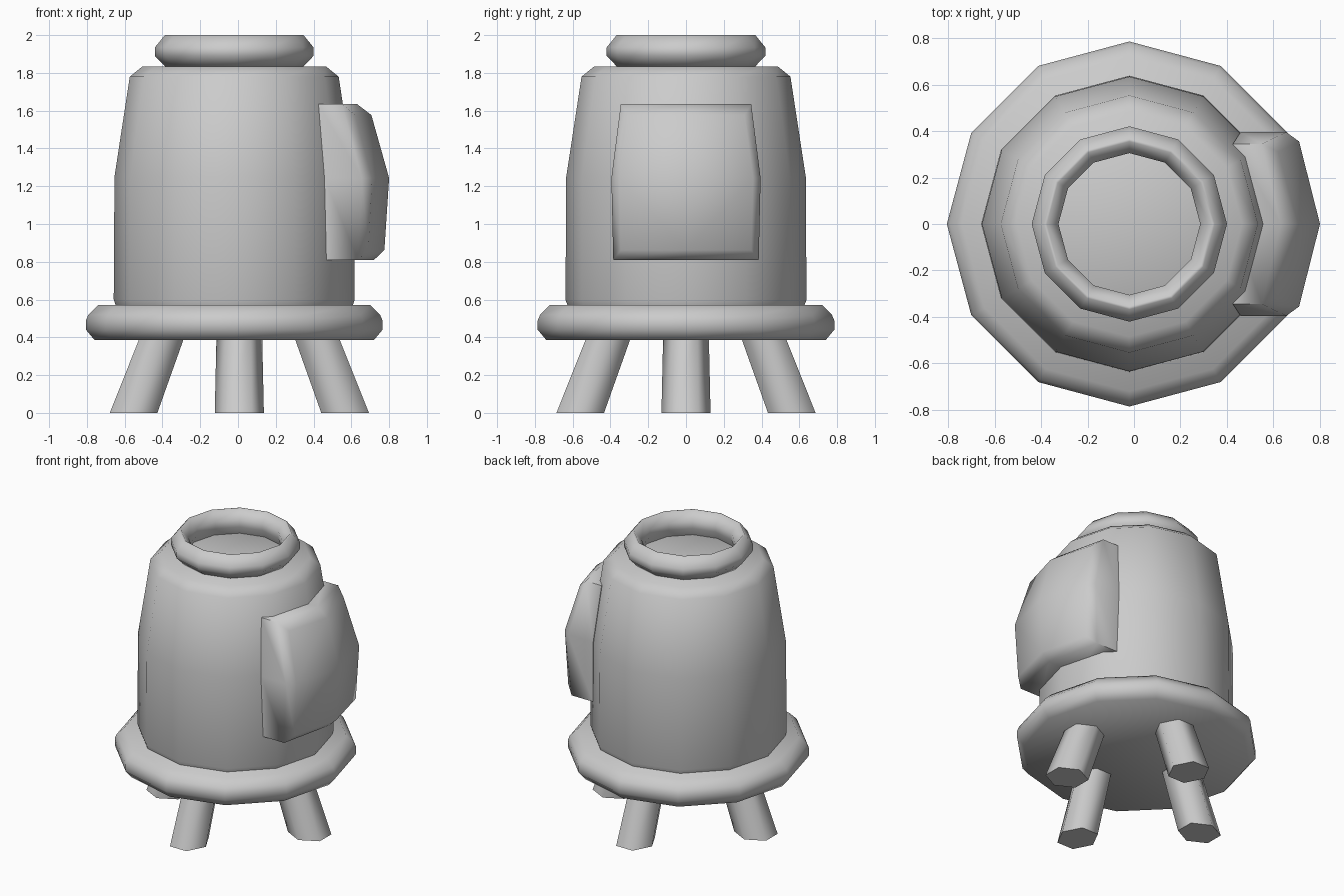
import bpy, bmesh, math
from mathutils import Matrix, Vector

cube = bpy.data.objects.get("Cube")
if cube:
    bpy.data.objects.remove(cube, do_unlink=True)

grey = bpy.data.materials.new("plain_grey")
grey.use_nodes = True
grey.diffuse_color = (0.6, 0.6, 0.6, 1)
grey.node_tree.nodes["Principled BSDF"].inputs["Base Color"].default_value = (0.6, 0.6, 0.6, 1)

AXIS_X = -0.02


def finish(bm, name, angle=55):
    bmesh.ops.recalc_face_normals(bm, faces=bm.faces)
    mesh = bpy.data.meshes.new(name)
    bm.to_mesh(mesh)
    bm.free()
    obj = bpy.data.objects.new(name, mesh)
    bpy.context.collection.objects.link(obj)
    mesh.materials.append(grey)
    bpy.ops.object.select_all(action='DESELECT')
    obj.select_set(True)
    bpy.context.view_layer.objects.active = obj
    bpy.ops.object.shade_smooth_by_angle(angle=math.radians(angle))
    return obj


def bridge(bm, a, b):
    for i in range(len(a)):
        j = (i + 1) % len(a)
        bm.faces.new((a[i], a[j], b[j], b[i]))


def lathe(name, profile, closed=False, sides=12):
    """Turn (radius, height) points around the upright axis."""
    bm = bmesh.new()
    rings = []
    for r, z in profile:
        turn = [2 * math.pi * i / sides for i in range(sides)]
        rings.append([bm.verts.new((AXIS_X + r * math.cos(t), r * math.sin(t), z)) for t in turn])
    for a, b in zip(rings, rings[1:]):
        bridge(bm, a, b)
    if closed:
        bridge(bm, rings[-1], rings[0])
    else:
        bm.faces.new(rings[0])
        bm.faces.new(rings[-1])
    return finish(bm, name)


# Round base plate, body and hollow neck ring
lathe("base_plate", [(0.74, 0.386), (0.785, 0.44), (0.785, 0.49), (0.772, 0.52), (0.72, 0.572)])
lathe("body", [(0.626, 0.565), (0.638, 0.6), (0.634, 1.25), (0.553, 1.78), (0.485, 1.835)])
lathe("neck_ring", [(0.362, 1.83), (0.42, 1.89), (0.42, 1.935), (0.367, 2.0),
                    (0.355, 2.0), (0.305, 1.94), (0.305, 1.89), (0.33, 1.83)], closed=True)

# Four splayed legs, cut level with the ground
for k, name in enumerate(("left_leg", "back_leg", "right_leg", "front_leg")):
    bm = bmesh.new()
    rings = []
    for z, reach, size in ((0, 0.56, 0.13), (0.45, 0.39, 0.12)):
        ring = []
        for i in range(6):
            t = math.pi / 2 + i * math.pi / 3
            ring.append(bm.verts.new((reach + 1.12 * size * math.cos(t), size * math.sin(t), z)))
        rings.append(ring)
    bridge(bm, *rings)
    for ring in rings:
        bm.faces.new(ring)
    bm.transform(Matrix.Translation((0.007, 0, 0)) @ Matrix.Rotation(k * math.pi / 2, 4, 'Z'))
    finish(bm, name, 62)

# Padded side pod wrapped around the left of the body
# each row: height, half width, depth at the edges, depth in the middle
BACK = [(0.81, 0.385, 0.468, 0.468), (1.243, 0.395, 0.458, 0.458), (1.635, 0.345, 0.426, 0.426)]
SIDE = [(0.81, 0.385, 0.635, 0.72), (1.243, 0.395, 0.655, 0.75), (1.635, 0.345, 0.55, 0.63)]
FRONT = [(0.862, 0.345, 0.69, 0.775), (1.243, 0.355, 0.71, 0.8), (1.577, 0.31, 0.62, 0.706)]
OUTLINE = [(0, -1), (0, 0), (0, 1), (1, 1), (2, 1), (2, 0), (2, -1), (1, -1)]

bm = bmesh.new()
loops = []
for rows in (BACK, SIDE, FRONT):
    loop = []
    for row, side in OUTLINE:
        z, half, edge, middle = rows[row]
        loop.append(bm.verts.new((edge if side else middle, side * half, z)))
    loops.append(loop)
bridge(bm, loops[0], loops[1])
bridge(bm, loops[1], loops[2])
for loop, rows in ((loops[0], BACK), (loops[2], FRONT)):
    centre = bm.verts.new((rows[1][3], 0, rows[1][0]))
    for i in range(0, 8, 2):
        bm.faces.new((loop[i - 1], loop[i], loop[i + 1], centre))
finish(bm, "side_pod")
